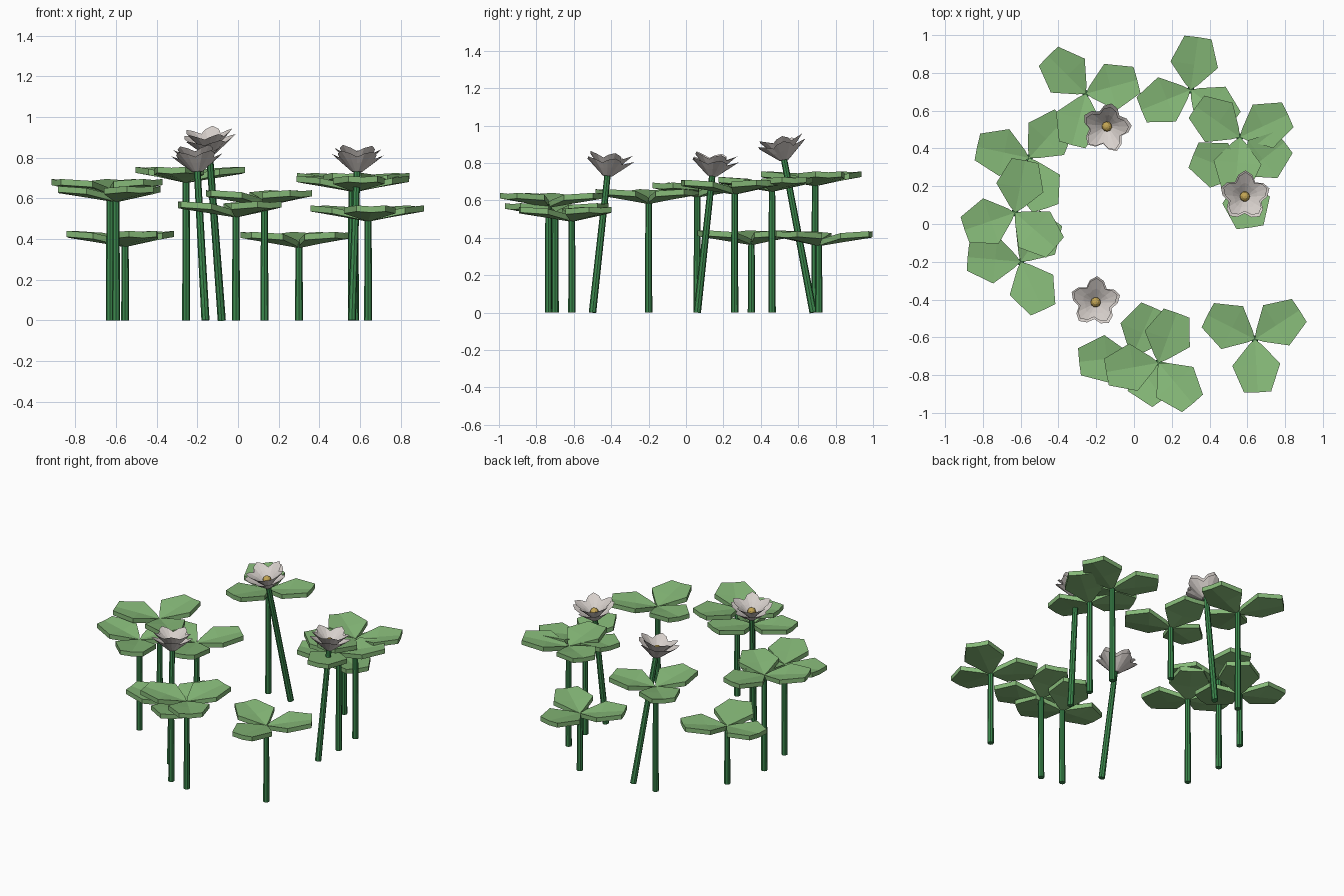
import bpy, bmesh
from math import radians, cos, sin, pi
from mathutils import Vector, Matrix

if "Cube" in bpy.data.objects:
    bpy.data.objects.remove(bpy.data.objects["Cube"])


def material(name, r, g, b):
    m = bpy.data.materials.new(name)
    m.use_nodes = True
    m.diffuse_color = (r, g, b, 1)
    node = m.node_tree.nodes["Principled BSDF"]
    node.inputs["Base Color"].default_value = (r, g, b, 1)
    node.inputs["Roughness"].default_value = 0.8
    return m


LEAF = material("leaf green", 0.24, 0.49, 0.19)
STEM = material("stem green", 0.045, 0.25, 0.075)
PETAL = material("petal white", 0.68, 0.63, 0.60)
POLLEN = material("pollen yellow", 0.55, 0.38, 0.09)


def finish(bm, name, mat):
    bmesh.ops.recalc_face_normals(bm, faces=bm.faces)
    mesh = bpy.data.meshes.new(name)
    bm.to_mesh(mesh)
    bm.free()
    mesh.materials.append(mat)
    ob = bpy.data.objects.new(name, mesh)
    bpy.context.collection.objects.link(ob)
    return ob


def stem(name, base, top):
    """Slightly tapered round stem between two points."""
    base, top = Vector(base), Vector(top)
    axis = top - base
    bm = bmesh.new()
    bmesh.ops.create_cone(bm, cap_ends=True, segments=8, radius1=0.02,
                          radius2=0.017, depth=axis.length)
    turn = Vector((0, 0, 1)).rotation_difference(axis).to_matrix().to_4x4()
    bm.transform(Matrix.Translation((base + top) / 2) @ turn)
    finish(bm, name, STEM)
    return turn


# Half outline of a leaflet: distance out, half width, rise
HALF = [(0.03, 0.035, 0.012), (0.135, 0.127, 0.04), (0.28, 0.072, 0.05)]
RIB = [(0, 0, 0), (0.135, 0, 0.022), (0.282, 0, 0.045)]
THICK = 0.03


def leaf(name, x, y, z, angle):
    """Three thick leaflets, each folded along its midrib."""
    bm = bmesh.new()
    for k in range(3):
        turn = Matrix.Rotation(radians(angle + 120 * k), 4, 'Z')
        place = Matrix.Translation((x, y, z)) @ turn
        faces = []
        rib = [bm.verts.new(place @ Vector(p)) for p in RIB]
        for side in (1, -1):
            a, b, c = [bm.verts.new(place @ Vector((r, side * w, h)))
                       for r, w, h in HALF]
            faces += [bm.faces.new(f) for f in
                      ((rib[0], a, b, rib[1]), (rib[1], b, c, rib[2]))]
        bmesh.ops.recalc_face_normals(bm, faces=faces)
        top = bmesh.ops.extrude_face_region(bm, geom=faces, use_keep_orig=True)
        bmesh.ops.translate(bm, vec=(0, 0, THICK), verts=[
            v for v in top["geom"] if isinstance(v, bmesh.types.BMVert)])
    finish(bm, name, LEAF)


# Clovers: x, y, height, turn of the first leaflet
clovers = [
    (0.64, -0.61, 0.485, 33), (0.13, -0.735, 0.56, 70),
    (-0.01, -0.70, 0.505, 66), (0.30, 0.71, 0.355, 82),
    (0.56, 0.46, 0.645, 25), (0.575, 0.26, 0.63, 38),
    (-0.255, 0.69, 0.675, 15), (-0.555, 0.35, 0.36, 48),
    (-0.63, 0.06, 0.615, 79), (-0.60, -0.20, 0.58, 55),
]
for i, (x, y, z, angle) in enumerate(clovers, 1):
    stem(f"clover_stem_{i}", (x, y, 0), (x, y, z + 0.02))
    leaf(f"clover_leaf_{i}", x, y, z, angle)


def cup(name, place, reach, height, lift):
    """Five-lobed cup with an inner and an outer skin."""
    lobe = [(0.68, 0.72), (0.88, 0.88), (1.0, 1.0), (0.88, 0.88)]
    bm = bmesh.new()

    def ring(size, z, flute):
        out = []
        for k in range(20):
            r, h = lobe[k % 4]
            r, h = 1 + (r - 1) * flute, 1 + (h - 1) * flute
            a = 2 * pi * (k - 2) / 20
            out.append(bm.verts.new(
                (size * r * cos(a), size * r * sin(a), lift + z * h)))
        return out

    rings = [ring(0.025, 0, 0), ring(reach * 0.6, height * 0.5, 0.7),
             ring(reach, height, 1),
             ring(reach * 0.57, height * 0.6, 0.7), ring(0.02, 0.015, 0)]
    for low, high in zip(rings, rings[1:]):
        for k in range(20):
            n = (k + 1) % 20
            bm.faces.new((low[k], low[n], high[n], high[k]))
    bm.faces.new(rings[0])
    bm.faces.new(rings[-1])
    bm.transform(place)
    finish(bm, name, PETAL)


# Flowers: stem base, stem top, turn of the first petal
flowers = [
    ((-0.16, -0.50, 0), (-0.20, -0.42, 0.73), 86),
    ((0.56, 0.06, 0), (0.585, 0.14, 0.73), 89),
    ((-0.08, 0.68, 0), (-0.14, 0.525, 0.815), 78),
]
for i, (base, top, angle) in enumerate(flowers, 1):
    tilt = stem(f"flower_stem_{i}", base, top)
    place = (Matrix.Translation(top) @ tilt
             @ Matrix.Rotation(radians(angle), 4, 'Z'))
    cup(f"outer_petals_{i}", place, 0.135, 0.09, 0)
    cup(f"inner_petals_{i}", place, 0.122, 0.10, 0.02)
    bm = bmesh.new()
    bmesh.ops.create_uvsphere(bm, u_segments=10, v_segments=6, radius=0.027)
    bm.transform(place @ Matrix.Translation((0, 0, 0.05)))
    finish(bm, f"flower_center_{i}", POLLEN)
